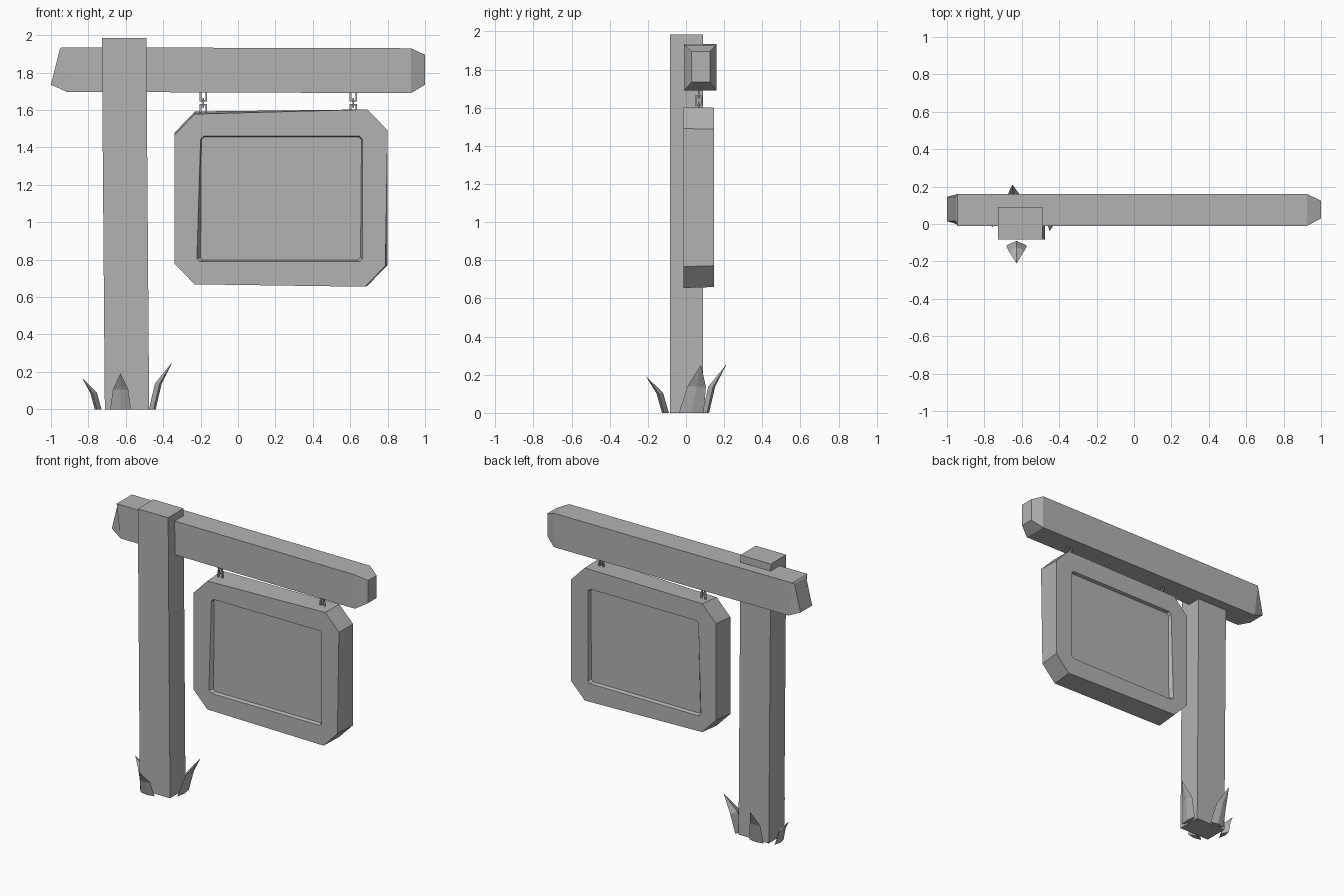
import bpy, bmesh, math
from mathutils import Vector, Matrix

if "Cube" in bpy.data.objects:
    bpy.data.objects.remove(bpy.data.objects["Cube"])

grey = bpy.data.materials.new("plain_grey")
grey.diffuse_color = (0.45, 0.45, 0.45, 1)
grey.use_nodes = True
grey.node_tree.nodes["Principled BSDF"].inputs["Base Color"].default_value = grey.diffuse_color


def finish(name, bm):
    bmesh.ops.recalc_face_normals(bm, faces=bm.faces)
    me = bpy.data.meshes.new(name)
    bm.to_mesh(me)
    bm.free()
    me.materials.append(grey)
    ob = bpy.data.objects.new(name, me)
    bpy.context.collection.objects.link(ob)
    return ob


def loft(name, rings):
    """Join rings of equal point count and cap both ends."""
    bm = bmesh.new()
    rs = [[bm.verts.new(p) for p in r] for r in rings]
    n = len(rs[0])
    for a, b in zip(rs, rs[1:]):
        for i in range(n):
            j = (i + 1) % n
            bm.faces.new((a[i], a[j], b[j], b[i]))
    bm.faces.new(rs[0][::-1])
    bm.faces.new(rs[-1])
    return finish(name, bm)


# Post, leaning very slightly
def post_ring(x0, x1, z):
    return [(x0, -0.083, z), (x1, -0.083, z), (x1, 0.09, z), (x0, 0.09, z)]

loft("post", [post_ring(-0.712, -0.475, 0), post_ring(-0.728, -0.49, 1.985)])


# Crossbeam: angled left end, chamfered right end
def beam_ring(xb, xt, y0, y1, z0, z1):
    return [(xb, y0, z0), (xb, y1, z0), (xt, y1, z1), (xt, y0, z1)]

loft("crossbeam", [
    beam_ring(-1.0, -0.953, 0.015, 0.145, 1.735, 1.925),
    beam_ring(-0.915, -0.945, -0.01, 0.16, 1.697, 1.935),
    beam_ring(0.925, 0.925, -0.01, 0.16, 1.69, 1.93),
    beam_ring(1.0, 1.0, 0.03, 0.125, 1.735, 1.895)])


# Hanging sign board, recessed on both faces
def cut_rect(corners, y, cx, cz):
    """Four corners (BL, BR, TR, TL) with each corner cut off."""
    (ax, az), (bx, bz), (ex, ez), (dx, dz) = corners
    return [(ax + cx, y, az), (bx - cx, y, bz), (bx, y, bz + cz), (ex, y, ez - cz),
            (ex - cx, y, ez), (dx + cx, y, dz), (dx, y, dz - cz), (ax, y, az + cz)]

hole = [(-0.22, 0.79), (0.665, 0.79), (0.665, 1.46), (-0.2, 1.46)]
floor = [(-0.2, 0.797), (0.655, 0.797), (0.66, 1.455), (-0.196, 1.455)]
front = [(-0.34, 0.668), (0.788, 0.655), (0.80, 1.603), (-0.34, 1.578)]
back = [(-0.338, 0.682), (0.80, 0.66), (0.80, 1.6), (-0.338, 1.592)]
loft("sign_board", [
    cut_rect(floor, 0.012, 0.015, 0.015), cut_rect(hole, -0.012, 0.015, 0.015),
    cut_rect(front, -0.012, 0.108, 0.112), cut_rect(back, 0.147, 0.108, 0.112),
    cut_rect(hole, 0.147, 0.015, 0.015), cut_rect(floor, 0.123, 0.015, 0.015)])


# Chain links: small rectangular rings of square bar
def link(name, x, z0, z1, turned):
    bm = bmesh.new()
    w, t, h = 0.02, 0.009, (z1 - z0) / 2
    bars = [((s * (w - t / 2), 0, 0), (t, t, 2 * h)) for s in (-1, 1)]
    bars += [((0, 0, s * (h - t / 2)), (2 * w - 2 * t, t, t)) for s in (-1, 1)]
    for pos, size in bars:
        bmesh.ops.create_cube(bm, size=1, matrix=Matrix.Translation(pos) @ Matrix.Diagonal((*size, 1)))
    ob = finish(name, bm)
    ob.location = (x, 0.067, (z0 + z1) / 2)
    ob.rotation_euler.z = math.pi / 2 if turned else 0

for side, x in (("left", -0.185), ("right", 0.617)):
    link(f"chain_top_link_{side}", x, 1.645, 1.71, False)
    link(f"chain_middle_link_{side}", x, 1.612, 1.665, True)
    link(f"chain_bottom_link_{side}", x, 1.56, 1.632, False)


# Pointed leaves around the foot of the post
def leaf(name, base, angle, height, reach, width, lean):
    out = Vector((math.cos(angle), math.sin(angle), 0))
    side = Vector((-out.y, out.x, 0))
    rings = []
    for f, r, w, t in ((0, 0, 1, 0.018), (0.55, 0.3, 0.75, 0.018), (1, 1, 0.02, 0.001)):
        c = Vector(base) + out * reach * r + side * lean * f + Vector((0, 0, height * f))
        hw = width * w / 2
        rings.append([c + out * t, c + side * hw + out * t * 0.4,
                      c - out * t, c - side * hw + out * t * 0.4])
    loft(name, rings)

leaf("leaf_front", (-0.628, -0.108, 0), -math.pi / 2, 0.19, 0.10, 0.11, 0)
leaf("leaf_back", (-0.63, 0.103, 0), math.pi / 2, 0.25, 0.106, 0.11, 0.02)
leaf("leaf_right", (-0.458, 0.028, 0), 0, 0.25, 0.106, 0.13, 0.05)
leaf("leaf_left", (-0.748, 0.035, 0), math.pi, 0.163, 0.082, 0.10, 0)
